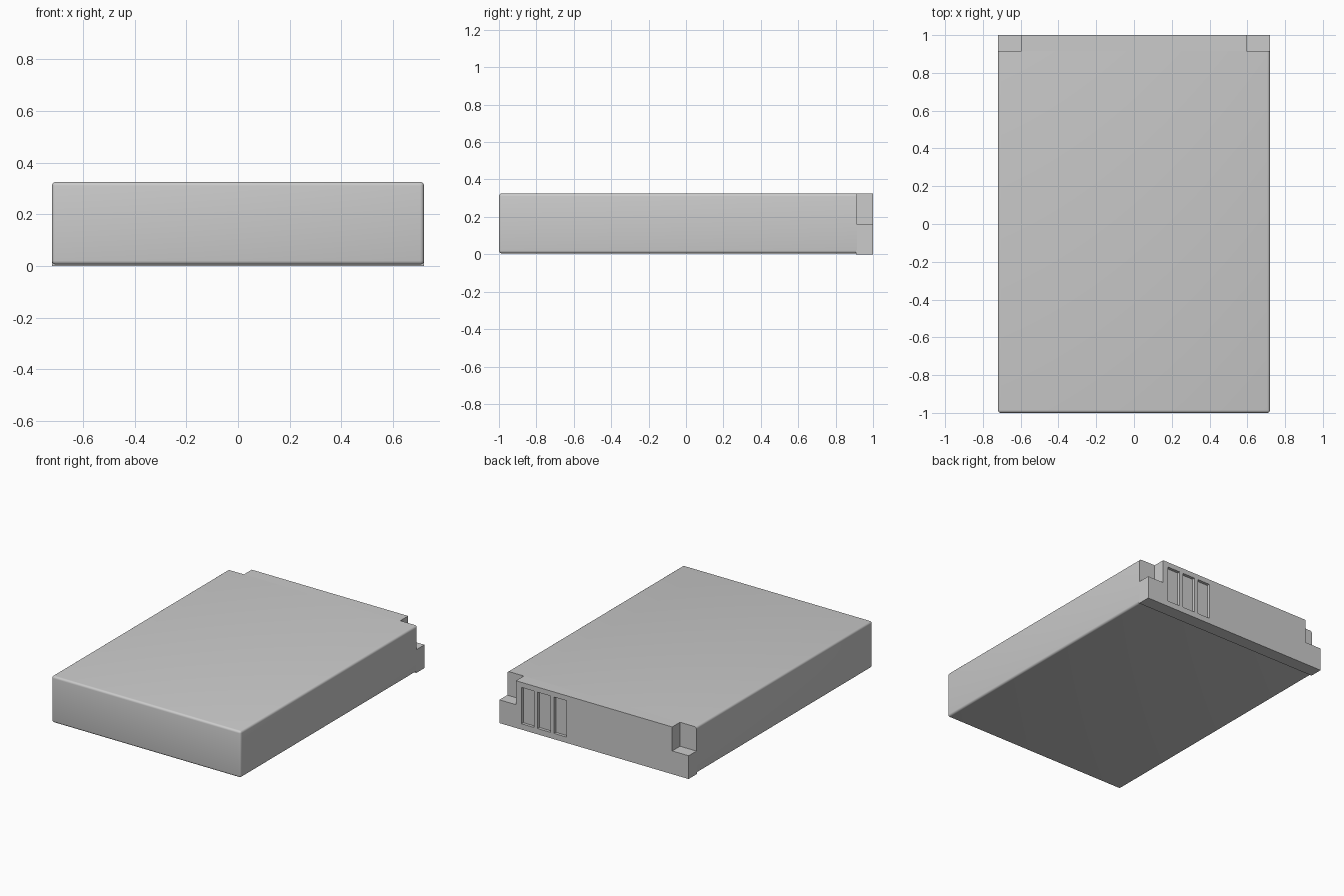
import bpy, bmesh

if "Cube" in bpy.data.objects:
    bpy.data.objects.remove(bpy.data.objects["Cube"])

W, H, SEAM = 0.72, 0.325, 0.915


def finish(name, bm):
    bmesh.ops.recalc_face_normals(bm, faces=bm.faces)
    me = bpy.data.meshes.new(name)
    bm.to_mesh(me)
    bm.free()
    ob = bpy.data.objects.new(name, me)
    bpy.context.collection.objects.link(ob)
    return ob


def add_box(bm, lo, hi):
    verts = bmesh.ops.create_cube(bm, size=1)["verts"]
    for v in verts:
        v.co = [(a + b) / 2 + c * (b - a) for a, b, c in zip(lo, hi, v.co)]


# Main case: rounded on every edge except around the end that meets the cap
bm = bmesh.new()
add_box(bm, (-W, -1, 0.005), (W, SEAM, H))
edges = [e for e in bm.edges if min(v.co.y for v in e.verts) < 0]
bmesh.ops.bevel(bm, geom=edges, offset=0.015, segments=4, profile=0.5, affect='EDGES')
case = finish("case", bm)
bpy.context.view_layer.objects.active = case
case.select_set(True)
bpy.ops.object.shade_smooth_by_angle(angle=0.6)
case.select_set(False)

# End cap: stepped outline with the upper corners notched, extruded along y
bm = bmesh.new()
half = [(W, 0), (W, 0.16), (0.595, 0.16), (0.595, H)]
outline = half + [(-x, z) for x, z in reversed(half)]
face = bm.faces.new([bm.verts.new((x, SEAM - 0.005, z)) for x, z in outline])
ext = bmesh.ops.extrude_face_region(bm, geom=[face])["geom"]
for v in ext:
    if isinstance(v, bmesh.types.BMVert):
        v.co.y = 1
cap = finish("terminal_cap", bm)

# Three recessed contact slots in the cap
bm = bmesh.new()
for i in range(3):
    x = 0.505 - 0.124 * i
    add_box(bm, (x - 0.048, 0.98, 0.04), (x + 0.048, 1.05, 0.29))
cutter = finish("slot_cutter", bm)
cutter.hide_render = True
cutter.hide_set(True)
mod = cap.modifiers.new("contact_slots", 'BOOLEAN')
mod.operation = 'DIFFERENCE'
mod.solver = 'EXACT'
mod.object = cutter
